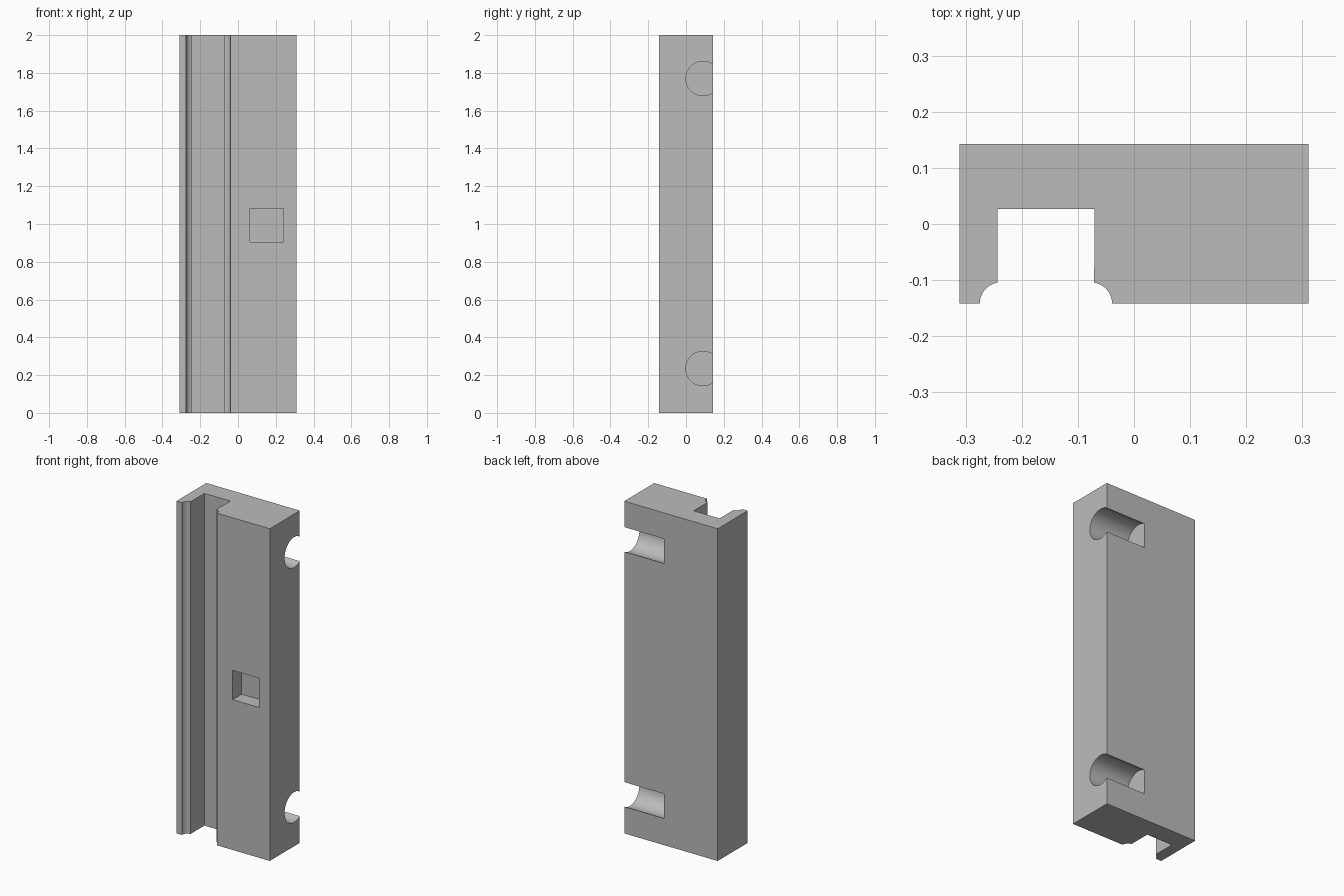
import bpy
import bmesh
from math import cos, sin, pi, radians

default = bpy.data.objects.get("Cube")
if default:
    bpy.data.objects.remove(default, do_unlink=True)

HEIGHT = 2.0
SIDE, FRONT, BACK = 0.311, -0.142, 0.143

grey = bpy.data.materials.new("light grey")
grey.use_nodes = True
colour = (0.5, 0.5, 0.5, 1)
grey.diffuse_color = colour
grey.node_tree.nodes["Principled BSDF"].inputs["Base Color"].default_value = colour


def prism(name, points, extrude):
    """Closed solid made by sweeping a flat outline along a vector."""
    bm = bmesh.new()
    face = bm.faces.new([bm.verts.new(p) for p in points])
    swept = bmesh.ops.extrude_face_region(bm, geom=[face])["geom"]
    verts = [v for v in swept if isinstance(v, bmesh.types.BMVert)]
    bmesh.ops.translate(bm, verts=verts, vec=extrude)
    bmesh.ops.recalc_face_normals(bm, faces=bm.faces)
    mesh = bpy.data.meshes.new(name)
    bm.to_mesh(mesh)
    bm.free()
    mesh.materials.append(grey)
    obj = bpy.data.objects.new(name, mesh)
    bpy.context.collection.objects.link(obj)
    return obj


def arc(cx, cy, r, start, end, steps):
    angles = [start + (end - start) * i / steps for i in range(steps + 1)]
    return [(cx + r * cos(a), cy + r * sin(a)) for a in angles]


# Rail body: block outline with a front channel and coved channel mouth
COVE = 0.038
outline = [(-SIDE, BACK), (-SIDE, FRONT)]
outline += arc(-0.237, FRONT, COVE, pi, radians(99), 10)
outline += [(-0.243, 0.027), (-0.07, 0.027)]
outline += arc(-0.077, FRONT, COVE, radians(81), 0, 10)
outline += [(SIDE, FRONT), (SIDE, BACK)]
body = prism("grooved_rail", [(x, y, 0) for x, y in outline], (0, 0, HEIGHT))

# Round peg slots through the back, open on the left side
cutters = []
for name, z in (("lower_slot", 0.235), ("upper_slot", 1.77)):
    circle = arc(0.09, z, 0.091, 0, 2 * pi, 64)[:-1]
    cutters.append(prism(name, [(0.045, y, h) for y, h in circle], (0.4, 0, 0)))

# Square pocket in the front face
square = [(0.064, 0.905), (0.24, 0.905), (0.24, 1.081), (0.064, 1.081)]
cutters.append(prism("pocket", [(x, -0.3, z) for x, z in square],
                     (0, 0.3 + FRONT + 0.086, 0)))

# Cut, then discard the cutters
bpy.context.view_layer.objects.active = body
for cutter in cutters:
    cutter.hide_render = True
    cut = body.modifiers.new(cutter.name, 'BOOLEAN')
    cut.operation = 'DIFFERENCE'
    cut.solver = 'EXACT'
    cut.object = cutter
    bpy.ops.object.modifier_apply(modifier=cut.name)
    bpy.data.objects.remove(cutter, do_unlink=True)

bpy.ops.object.select_all(action='DESELECT')
body.select_set(True)
bpy.ops.object.shade_smooth_by_angle(angle=radians(30))
